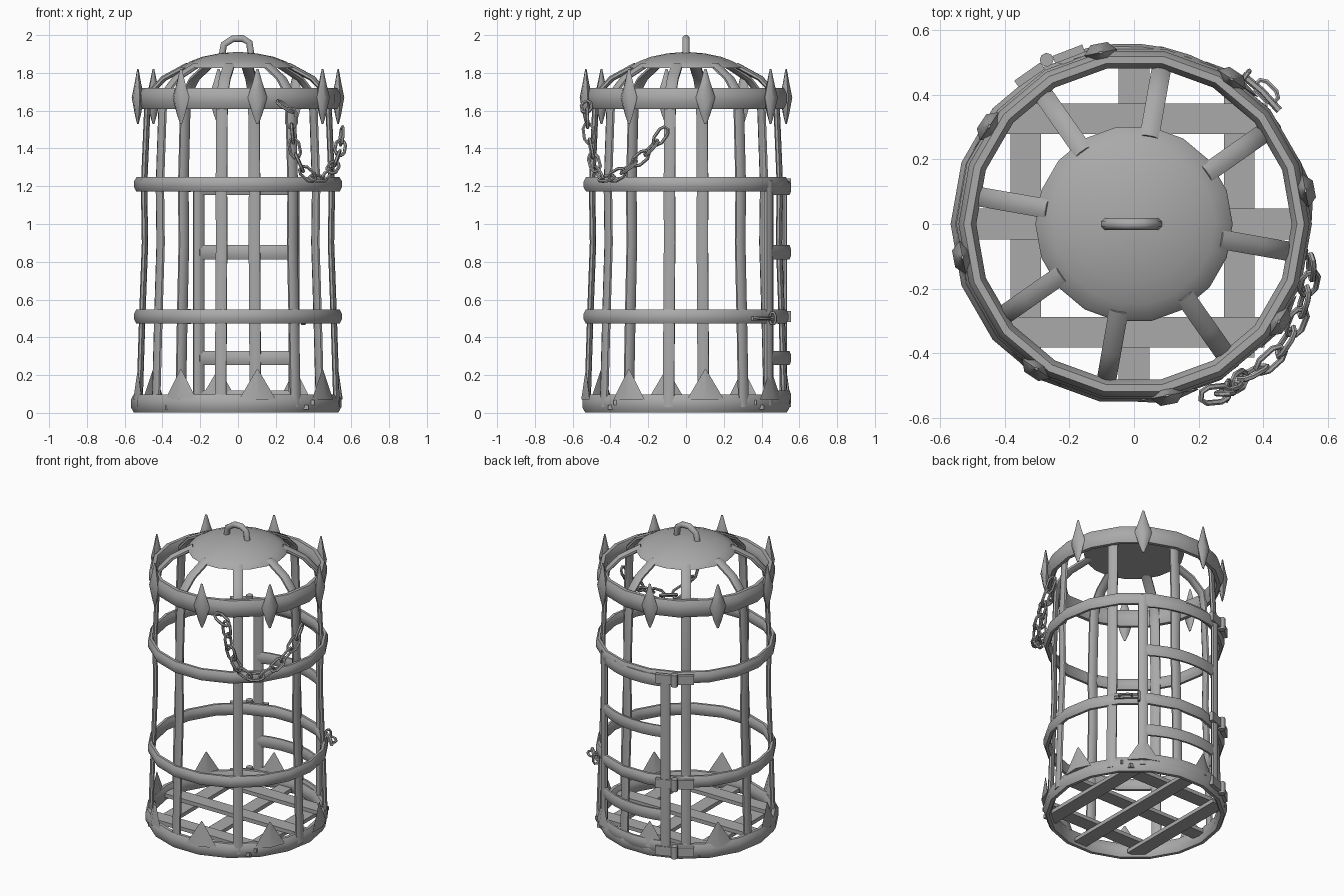
import bpy, bmesh
from math import pi, cos, sin, radians
from mathutils import Vector

cube = bpy.data.objects.get("Cube")
if cube:
    bpy.data.objects.remove(cube)

iron = bpy.data.materials.new("grey_iron")
iron.use_nodes = True
IRON = (0.4, 0.4, 0.4, 1)
iron.diffuse_color = IRON
iron.node_tree.nodes["Principled BSDF"].inputs["Base Color"].default_value = IRON
UP = Vector((0, 0, 1))


def polar(deg, r, z=0.0):
    return Vector((r * cos(radians(deg)), r * sin(radians(deg)), z))


def tangent(deg):
    return polar(deg + 90, 1)


def sweep(name, path, side, w, t, n=8, off=0.5, closed=False, scales=None):
    """Sweep an n-sided section, w along side and t across it, along a path."""
    bm = bmesh.new()
    path = [Vector(p) for p in path]
    side = Vector(side).normalized()
    m = len(path)
    fit = 2 * cos(off * 2 * pi / n)
    rings = []
    for i, p in enumerate(path):
        if closed:
            d = path[(i + 1) % m] - path[i - 1]
        else:
            d = path[min(i + 1, m - 1)] - path[max(i - 1, 0)]
        across = d.cross(side).normalized()
        s = scales[i] if scales else 1
        angles = [2 * pi * (k + off) / n for k in range(n)]
        rings.append([bm.verts.new(p + s / fit * (side * w * cos(a) + across * t * sin(a)))
                      for a in angles])
    for i in range(m if closed else m - 1):
        a, b = rings[i], rings[(i + 1) % m]
        for k in range(n):
            j = (k + 1) % n
            bm.faces.new((a[k], a[j], b[j], b[k]))
    if not closed:
        bm.faces.new(rings[0])
        bm.faces.new(rings[-1])
    bmesh.ops.recalc_face_normals(bm, faces=bm.faces)
    mesh = bpy.data.meshes.new(name)
    bm.to_mesh(mesh)
    bm.free()
    mesh.materials.append(iron)
    mesh.shade_smooth()
    mesh.set_sharp_from_angle(angle=radians(50))
    ob = bpy.data.objects.new(name, mesh)
    bpy.context.collection.objects.link(ob)
    return ob


def hoop(name, r, z, h, t):
    return sweep(name, [polar(20 * i, r, z) for i in range(18)], UP, h, t, closed=True)


def link(name, centre, along, normal, length=0.125, width=0.07, wire=0.018):
    along = Vector(along).normalized()
    across = along.cross(normal).normalized()
    normal = across.cross(along)
    straight, rad = (length - width) / 2, (width - wire) / 2
    pts = []
    for end in (1, -1):
        for k in range(4):
            a = pi * k / 3
            pts.append(centre + end * (along * (straight + rad * sin(a)) + across * rad * cos(a)))
    return sweep(name, pts, normal, wire, wire, n=6, off=0, closed=True)


# Hoops
hoop("base_hoop", 0.532, 0.05, 0.095, 0.05).location.x = -0.01
hoop("lower_hoop", 0.53, 0.51, 0.075, 0.04)
hoop("upper_hoop", 0.53, 1.21, 0.075, 0.04)
hoop("crown_hoop", 0.515, 1.665, 0.11, 0.055)

# Upright bars that bend in to carry the roof
bar = [(0.53, 0.03), (0.515, 0.5), (0.5, 0.9), (0.505, 1.2), (0.488, 1.6),
       (0.475, 1.69), (0.4, 1.77), (0.27, 1.84)]
for i in range(8):
    a = 35 + 45 * i
    sweep("cage_bar", [polar(a, r, z) for r, z in bar], tangent(a), 0.06, 0.03)

# Diamond spikes on the crown and ridged points on the base
for i in range(8):
    a = 11 + 45 * i
    sweep("crown_spike", [polar(a, 0.54, z) for z in (1.53, 1.58, 1.67, 1.75, 1.82)],
          tangent(a), 0.105, 0.065, n=6, off=0, scales=[0.12, 0.5, 1, 0.5, 0.12])
    sweep("base_point", [polar(a, 0.54, z) for z in (0.07, 0.23)],
          tangent(a), 0.2, 0.05, n=4, off=0, scales=[1, 0.04])

# Roof dome and handle
dome = [(1, 1.825), (0.98, 1.835), (0.82, 1.862), (0.62, 1.885), (0.33, 1.903), (0.06, 1.91)]
sweep("roof_dome", [(0, 0, z) for s, z in dome], (1, 0, 0), 0.61, 0.61, n=18, off=0,
      scales=[s for s, z in dome])
sweep("roof_handle", [(-0.085, 0, 1.89), (-0.075, 0, 1.95), (-0.025, 0, 1.982),
                      (0.025, 0, 1.982), (0.06, 0, 1.96), (0.07, 0, 1.89)],
      (0, 1, 0), 0.036, 0.036)

# Floor lattice
for c in (-0.335, 0, 0.325):
    reach = (0.525 ** 2 - c * c) ** 0.5
    sweep("floor_slat_long", [(c, -reach, 0.03), (c, reach, 0.03)], (1, 0, 0), 0.095, 0.025, n=4)
    sweep("floor_slat_cross", [(-reach, c, 0.055), (reach, c, 0.055)], (0, 1, 0), 0.095, 0.025, n=4)

# Rear door: two stiles and four curved rails
for a, r in ((56, 0.53), (112, 0.555)):
    sweep("door_stile", [polar(a, r, 0.04), polar(a, r, 1.23)], tangent(a), 0.06, 0.035)
for z in (0.08, 0.29, 0.85, 1.19):
    sweep("door_rail", [polar(56 + 8 * k, 0.53 + 0.003 * k, z) for k in range(8)], UP, 0.075, 0.03)

# Hinges
for z in (0.06, 0.51, 1.21):
    sweep("hinge_pin", [polar(118, 0.575, z - 0.04), polar(118, 0.575, z + 0.04)],
          tangent(118), 0.04, 0.04)
    for a in (111, 125):
        sweep("hinge_leaf", [polar(a - 5, 0.565, z), polar(a + 5, 0.565, z)], UP, 0.06, 0.025, n=4)

# Latch beside the door
sweep("latch_bolt", [polar(a, 0.57, 0.5) for a in (38, 46, 54)], UP, 0.02, 0.02, n=6)
link("latch_loop", polar(45, 0.58, 0.5), tangent(45), UP, 0.1, 0.06, 0.016)
link("latch_ring", polar(53, 0.575, 0.5), UP, tangent(53), 0.08, 0.05, 0.016)

# Hanging chain
route = [Vector(p) for p in [
    (0.22, -0.53, 1.64), (0.28, -0.525, 1.62), (0.285, -0.52, 1.5), (0.3, -0.5, 1.38),
    (0.35, -0.47, 1.27), (0.42, -0.43, 1.225), (0.48, -0.36, 1.26), (0.52, -0.26, 1.33),
    (0.545, -0.18, 1.4), (0.55, -0.11, 1.5)]]


def along_route(dist):
    for a, b in zip(route, route[1:]):
        step = (b - a).length
        if dist <= step:
            return a.lerp(b, dist / step)
        dist -= step
    return route[-1]


total = sum((b - a).length for a, b in zip(route, route[1:]))
count = 12
for i in range(count):
    start, end = along_route(total * i / count), along_route(total * (i + 1) / count)
    mid, d = (start + end) / 2, end - start
    outward = Vector((mid.x, mid.y, 0)).normalized()
    flat = outward + d.normalized().cross(outward) * (0.5 if i % 2 else -1.6)
    link("chain_link", mid, d, flat)
